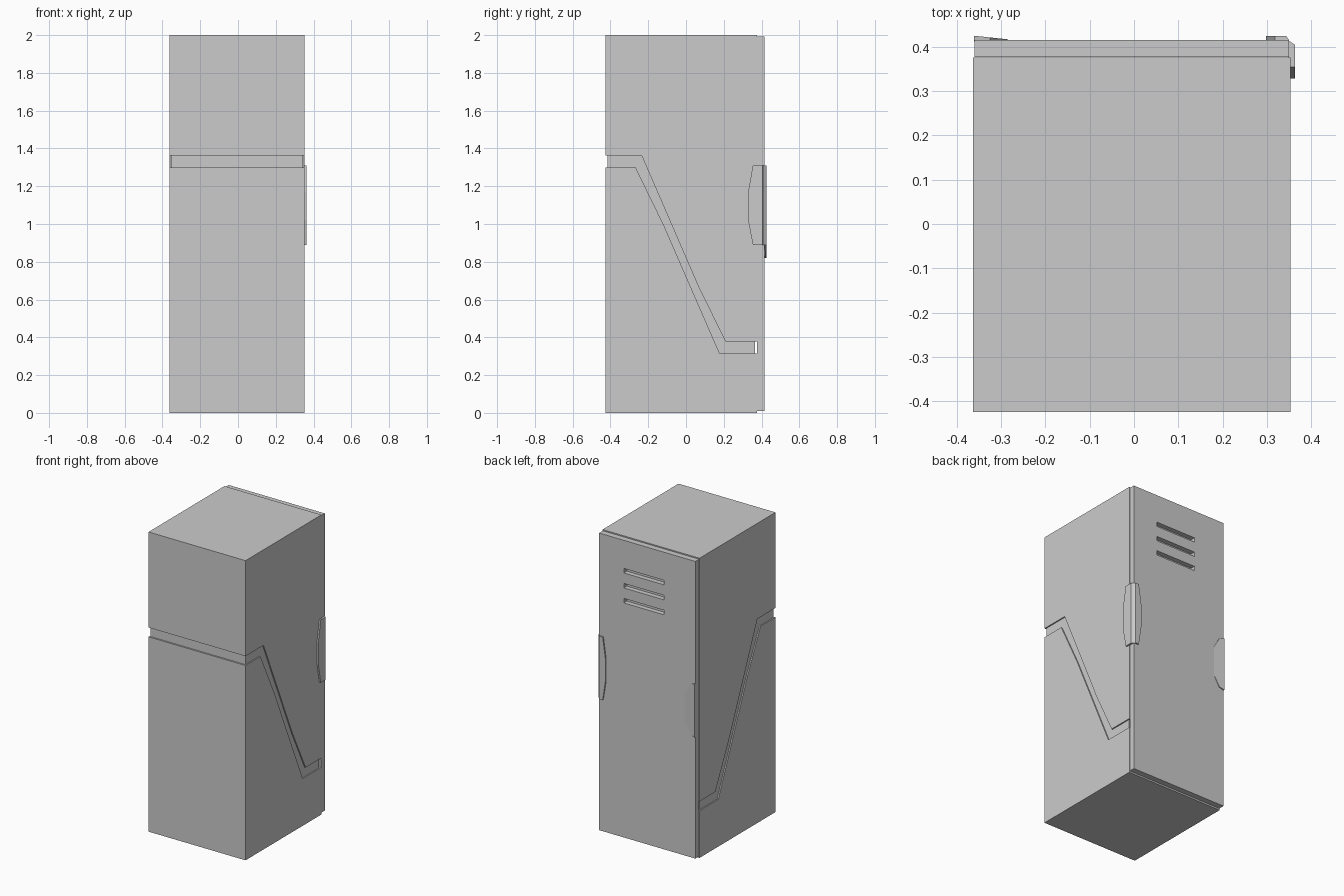
import bpy, bmesh

if "Cube" in bpy.data.objects:
    bpy.data.objects.remove(bpy.data.objects["Cube"])


def loft(name, a, b):
    """Solid between two matching outlines of 3D points."""
    bm = bmesh.new()
    va = [bm.verts.new(p) for p in a]
    vb = [bm.verts.new(p) for p in b]
    n = len(va)
    bm.faces.new(va)
    bm.faces.new(vb[::-1])
    for i in range(n):
        j = (i + 1) % n
        bm.faces.new((va[j], va[i], vb[i], vb[j]))
    bmesh.ops.recalc_face_normals(bm, faces=bm.faces)
    me = bpy.data.meshes.new(name)
    bm.to_mesh(me)
    bm.free()
    ob = bpy.data.objects.new(name, me)
    bpy.context.collection.objects.link(ob)
    return ob


def side_prism(name, outline, x0, x1):
    return loft(name, [(x0, y, z) for y, z in outline], [(x1, y, z) for y, z in outline])


def box(name, x0, x1, y0, y1, z0, z1):
    return side_prism(name, [(y0, z0), (y1, z0), (y1, z1), (y0, z1)], x0, x1)


XL, XR, YF, YB = -0.363, 0.353, -0.425, 0.376

# Cabinet shell in two halves, split by the diagonal groove
side_prism("cabinet_lower", [(YF, 0), (YB, 0), (YB, 0.315), (0.178, 0.315),
                             (-0.119, 0.997), (-0.267, 1.30), (YF, 1.30)], XL, XR)
side_prism("cabinet_upper", [(YF, 2), (YF, 1.362), (-0.235, 1.362), (0.066, 0.668),
                             (0.209, 0.377), (YB, 0.377), (YB, 2)], XL, XR)

# Recessed core that forms the floor of the groove
box("groove_core", XL + 0.008, XR - 0.008, YF + 0.01, YB - 0.012, 0.1, 1.8)

# Door on the back with three vent slots
door = box("door", -0.36, 0.35, 0.377, 0.416, 0.01, 1.993)
for i in range(3):
    z = 1.79 - 0.1 * i
    cutter = box(f"vent_cutter_{i + 1}", -0.13, 0.168, 0.384, 0.45, z - 0.015, z + 0.015)
    cutter.hide_render = True
    cutter.hide_viewport = True
    mod = door.modifiers.new("vent_slot", 'BOOLEAN')
    mod.operation = 'DIFFERENCE'
    mod.solver = 'EXACT'
    mod.object = cutter


# Hinge leaves: tapered plates wrapping the door corner, chamfered at the corner
def leaf(edge, mid, tip):
    return [(edge, 0.89), (mid, 0.89), (tip, 1.02), (tip, 1.17), (mid, 1.31), (edge, 1.31)]


loft("hinge_side_leaf",
     [(0.349, y, z) for y, z in leaf(0.414, 0.354, 0.329)],
     [(0.363, y, z) for y, z in leaf(0.405, 0.354, 0.329)])
loft("hinge_door_leaf",
     [(x, 0.414, z) for x, z in leaf(0.351, 0.318, 0.298)],
     [(x, 0.425, z) for x, z in leaf(0.343, 0.318, 0.298)])

# Wedge-shaped door pull on the opposite edge
pull = [(-0.361, 0.82), (-0.325, 0.83), (-0.285, 0.90),
        (-0.285, 1.10), (-0.325, 1.17), (-0.361, 1.18)]
loft("door_pull",
     [(x, 0.412, z) for x, z in pull],
     [(x, 0.417 - (x + 0.285) * 0.105, z) for x, z in pull])
